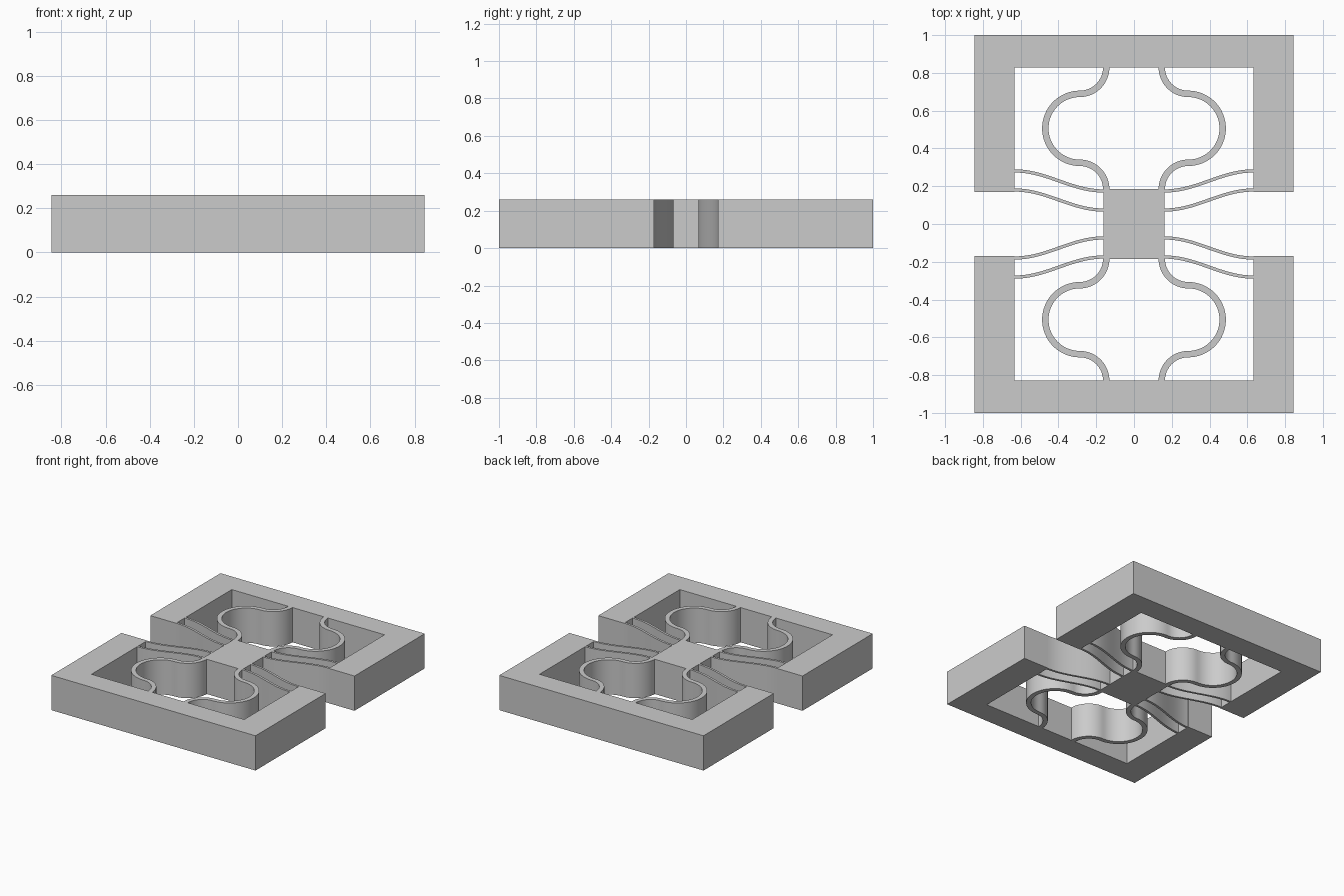
import bpy, bmesh
from math import sin, cos, pi, radians
from mathutils import Vector

if "Cube" in bpy.data.objects:
    bpy.data.objects.remove(bpy.data.objects["Cube"], do_unlink=True)

HEIGHT = 0.26
HALF_X, HALF_Y = 0.845, 1.0          # outer size of the frames
IN_X, IN_Y, ARM_END = 0.632, 0.829, 0.17
BLOCK_X, BLOCK_Y = 0.162, 0.184      # central block

grey = bpy.data.materials.new("light grey")
grey.use_nodes = True
colour = (0.6, 0.6, 0.6, 1)
grey.diffuse_color = colour
grey.node_tree.nodes["Principled BSDF"].inputs["Base Color"].default_value = colour


def extrude_flat(name, points, faces, smooth=False):
    """Raise flat faces in the ground plane to the full height."""
    bm = bmesh.new()
    verts = [bm.verts.new((x, y, 0)) for x, y in points]
    flat = [bm.faces.new([verts[i] for i in f]) for f in faces]
    raised = bmesh.ops.extrude_face_region(bm, geom=flat, use_keep_orig=True)["geom"]
    bmesh.ops.translate(bm, vec=(0, 0, HEIGHT),
                        verts=[g for g in raised if isinstance(g, bmesh.types.BMVert)])
    bmesh.ops.recalc_face_normals(bm, faces=bm.faces)
    mesh = bpy.data.meshes.new(name)
    bm.to_mesh(mesh)
    bm.free()
    mesh.materials.append(grey)
    obj = bpy.data.objects.new(name, mesh)
    bpy.context.collection.objects.link(obj)
    if smooth:
        bpy.ops.object.select_all(action="DESELECT")
        obj.select_set(True)
        bpy.context.view_layer.objects.active = obj
        bpy.ops.object.shade_smooth_by_angle(angle=radians(30))
    return obj


def ribbon(name, path, width, sx, sy):
    """Upright strip of even width along a path, mirrored by the signs."""
    pts = [Vector(p) for p in path]
    left, right = [], []
    for i, p in enumerate(pts):
        t = (pts[min(i + 1, len(pts) - 1)] - pts[max(i - 1, 0)]).normalized()
        if i in (0, len(pts) - 1):   # square ends, flush with the walls
            t = Vector((round(t.x), round(t.y)))
        n = Vector((-t.y, t.x)) * width / 2
        left.append(p + n)
        right.append(p - n)
    n = len(pts)
    faces = [(i, i + 1, n + i + 1, n + i) for i in range(n - 1)]
    extrude_flat(name, [(p.x * sx, p.y * sy) for p in left + right], faces, True)


def arc(cx, cy, r, start, end, steps):
    angles = [radians(start + (end - start) * i / steps) for i in range(steps + 1)]
    return [(cx + r * cos(a), cy + r * sin(a)) for a in angles]


# Serpentine spring: small arc, large half circle, small arc
small, bend_x = 0.14, 0.287
mid_y = (IN_Y + BLOCK_Y) / 2
large = (IN_Y - BLOCK_Y) / 2 - small
spring = (arc(bend_x, BLOCK_Y, small, 180, 90, 16)
          + arc(bend_x, mid_y, large, -90, 90, 32)[1:]
          + arc(bend_x, IN_Y, small, 270, 180, 16)[1:])


# Thin guide beam: flat at both ends, one smooth S between
def beam(y_block, rise=0.106, steps=24):
    return [(BLOCK_X + (IN_X - BLOCK_X) * i / steps,
             y_block + rise * (1 - cos(pi * i / steps)) / 2) for i in range(steps + 1)]


# Central block
extrude_flat("central_block",
             [(-BLOCK_X, -BLOCK_Y), (BLOCK_X, -BLOCK_Y), (BLOCK_X, BLOCK_Y), (-BLOCK_X, BLOCK_Y)],
             [range(4)])

for sy, end in ((-1, "front"), (1, "back")):
    # U-shaped frame
    half = [(IN_X, IN_Y), (IN_X, ARM_END), (HALF_X, ARM_END), (HALF_X, HALF_Y)]
    outline = half + [(-x, y) for x, y in reversed(half)]
    extrude_flat(end + "_frame", [(x, y * sy) for x, y in outline], [range(len(outline))])

    for sx, side in ((-1, "right"), (1, "left")):
        tag = end + "_" + side
        ribbon(tag + "_spring", spring, 0.034, sx, sy)
        ribbon(tag + "_inner_beam", beam(0.074), 0.017, sx, sy)
        ribbon(tag + "_outer_beam", beam(0.175), 0.017, sx, sy)
